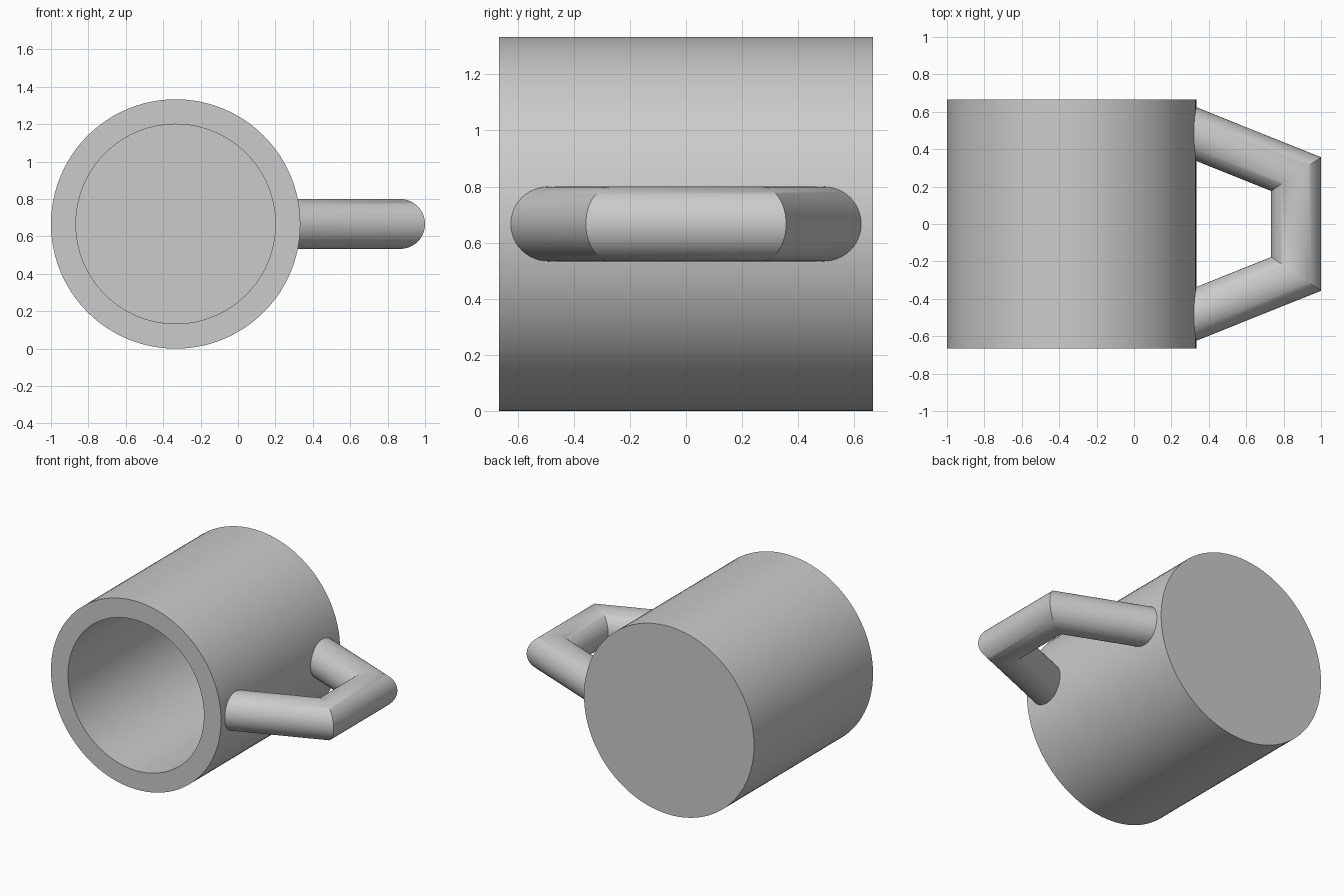
import bpy, bmesh
from math import sin, cos, pi
from mathutils import Vector

if "Cube" in bpy.data.objects:
    bpy.data.objects.remove(bpy.data.objects["Cube"])


def make_object(name, bm):
    bmesh.ops.recalc_face_normals(bm, faces=bm.faces[:])
    mesh = bpy.data.meshes.new(name)
    bm.to_mesh(mesh)
    bm.free()
    ob = bpy.data.objects.new(name, mesh)
    bpy.context.collection.objects.link(ob)
    bpy.ops.object.select_all(action='DESELECT')
    ob.select_set(True)
    bpy.context.view_layer.objects.active = ob
    bpy.ops.object.shade_smooth_by_angle(angle=pi / 6)
    return ob


def skin(name, rings):
    # Bridge equal-sized rings of points and cap both ends
    bm = bmesh.new()
    loops = [[bm.verts.new(p) for p in ring] for ring in rings]
    n = len(loops[0])
    for a, b in zip(loops, loops[1:]):
        for i in range(n):
            j = (i + 1) % n
            bm.faces.new((a[i], a[j], b[j], b[i]))
    bm.faces.new(loops[0])
    bm.faces.new(loops[-1])
    return make_object(name, bm)


def ring(center, u, v, n):
    return [center + u * cos(2 * pi * i / n) + v * sin(2 * pi * i / n)
            for i in range(n)]


X, Z = Vector((1, 0, 0)), Vector((0, 0, 1))
R = 2 / 3       # outer radius
T = 2 / 15      # wall thickness and handle radius

# Mug body lying on its side: inner floor, open rim at the front, closed base
profile = [(R - T, R - T), (R - T, -R), (R, -R), (R, R)]
skin("mug_body", [ring(Vector((-1 / 3, y, R)), X * r, Z * r, 96)
                  for r, y in profile])

# Handle: three straight tubes with mitred corners, ends sunk in the wall
half = [Vector((0.26, -0.51, R)), Vector((1 - T, -4 / 15, R))]
path = half + [Vector((p.x, -p.y, p.z)) for p in reversed(half)]
dirs = [(b - a).normalized() for a, b in zip(path, path[1:])]
rings = []
for k, p in enumerate(path):
    before, after = dirs[max(k - 1, 0)], dirs[min(k, len(dirs) - 1)]
    side = (before + after).normalized().cross(Z)
    miter = side / side.dot(before.cross(Z))
    rings.append(ring(p, miter * T, Z * T, 48))
skin("handle", rings)
